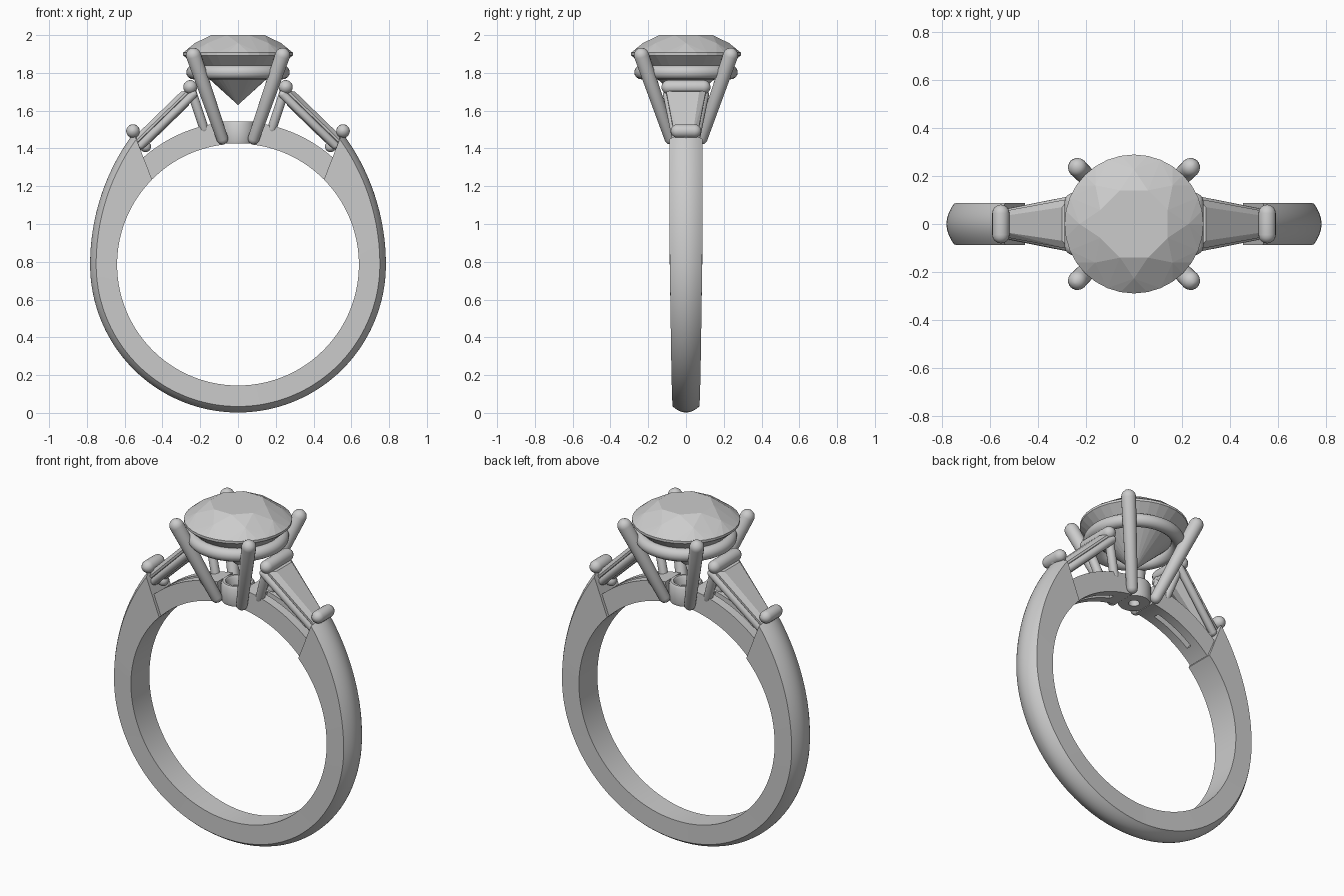
import bpy, bmesh
from math import sin, cos, pi, radians
from mathutils import Vector

if "Cube" in bpy.data.objects:
    bpy.data.objects.remove(bpy.data.objects["Cube"])

CZ = 0.785      # centre height of the finger hole
INNER = 0.64    # finger hole radius


def finish(name, bm, smooth=True):
    bmesh.ops.recalc_face_normals(bm, faces=bm.faces)
    me = bpy.data.meshes.new(name)
    bm.to_mesh(me)
    bm.free()
    ob = bpy.data.objects.new(name, me)
    bpy.context.collection.objects.link(ob)
    if smooth:
        bpy.ops.object.select_all(action='DESELECT')
        ob.select_set(True)
        bpy.context.view_layer.objects.active = ob
        bpy.ops.object.shade_smooth_by_angle(angle=radians(35))
    return ob


def loft(name, rings, loop=False):
    """Skin a list of closed point rings, capping the ends unless looped."""
    bm = bmesh.new()
    rows = [[bm.verts.new(p) for p in ring] for ring in rings]
    n = len(rows[0])
    pairs = list(zip(rows, rows[1:])) + ([(rows[-1], rows[0])] if loop else [])
    for a, b in pairs:
        for i in range(n):
            j = (i + 1) % n
            bm.faces.new((a[i], a[j], b[j], b[i]))
    if not loop:
        bm.faces.new(rows[0])
        bm.faces.new(rows[-1])
    return finish(name, bm)


def lathe(name, profile, segs=64):
    """Revolve a closed (radius, z) profile about z."""
    rings = [[(r * cos(a), r * sin(a), z) for r, z in profile]
             for a in (2 * pi * i / segs for i in range(segs))]
    return loft(name, rings, loop=True)


def rod(name, p, q, r1, r2, segs=20):
    """Round-ended tapered rod from p to q."""
    p, q = Vector(p), Vector(q)
    rot = (q - p).to_track_quat('Z', 'Y')
    length = (q - p).length
    caps = [radians(a) for a in (88, 70, 45, 22, 0)]
    prof = [(r1 * cos(a), -r1 * sin(a)) for a in caps]
    prof += [(r2 * cos(a), length + r2 * sin(a)) for a in reversed(caps)]
    rings = [[p + rot @ Vector((r * cos(2 * pi * i / segs), r * sin(2 * pi * i / segs), z))
              for i in range(segs)] for r, z in prof]
    return loft(name, rings)


def hull(name, points):
    bm = bmesh.new()
    for p in points:
        bm.verts.new(p)
    bmesh.ops.convex_hull(bm, input=bm.verts)
    bmesh.ops.dissolve_limit(bm, angle_limit=0.01, verts=bm.verts, edges=bm.edges)
    return finish(name, bm, smooth=False)


# Shank: domed section, thicker toward the shoulders
def shank_ring(t):
    deg = abs(t) * 141
    outer = 0.783 + 0.1 * (max(0, deg - 90) / 50) ** 2
    w = 0.07 + 0.017 * min(1, deg / 100)
    a_in, a_out = radians(134.7) * t, radians(141) * t
    ring = []
    for y in (-w, w):
        ring.append((INNER * sin(a_in), y, CZ - INNER * cos(a_in)))
    for i in range(13):
        k = 1 - i / 6
        r = outer - 0.032 * k * k
        ring.append((r * sin(a_out), k * w, CZ - r * cos(a_out)))
    return ring


loft("shank", [shank_ring(i / 60) for i in range(-60, 61)])


# Bridge: arc under the head with a slot on each side
def arc_block(name, a0, a1, y0, y1, r0=INNER, r1=0.757, n=24):
    rings = []
    for i in range(n + 1):
        a = radians(a0 + (a1 - a0) * i / n)
        rings.append([(r * sin(a), y, CZ + r * cos(a))
                      for r, y in ((r0, y0), (r0, y1), (r1, y1), (r1, y0))])
    return loft(name, rings)


for s, side in ((-1, "left"), (1, "right")):
    for f, face in ((-1, "front"), (1, "back")):
        arc_block(f"bridge_rail_{side}_{face}", s * 6.5, s * 45, f * 0.016, f * 0.07)
    for a0, a1 in ((6.5, 14), (37, 45)):
        arc_block(f"bridge_web_{side}", s * a0, s * a1, -0.016, 0.016, n=6)

# Hub cup at the middle of the bridge
lathe("hub", [(0.03, 1.425), (0.085, 1.425), (0.09, 1.44), (0.09, 1.53), (0.082, 1.542),
              (0.068, 1.542), (0.06, 1.53), (0.055, 1.49), (0.03, 1.47)], 40)

# Gallery ring under the centre stone
lathe("gallery_ring", [(0.237 + 0.037 * cos(pi * i / 8), 1.803 + 0.037 * sin(pi * i / 8))
                       for i in range(16)])

# Round brilliant centre stone
pts = [(0, 0, 1.63)]
for r, z, n, off in ((0.152, 2.0, 8, 22.5), (0.228, 1.958, 8, 0),
                     (0.29, 1.907, 32, 0), (0.29, 1.893, 32, 0)):
    for i in range(n):
        a = radians(off) + 2 * pi * i / n
        pts.append((r * cos(a), r * sin(a), z))
hull("centre_stone", pts)

# Four prongs
for sx in (-1, 1):
    for sy in (-1, 1):
        rod("prong", (sx * 0.083, sy * 0.083, 1.452), (sx * 0.236, sy * 0.236, 1.893), 0.031, 0.04)

# Side settings: tapered baguettes in open frames
U0, U1 = Vector((0.262, 0, 1.695)), Vector((0.53, 0, 1.435))
N = Vector((0.70, 0, 0.72)).normalized()


def side_point(s, u, y, h):
    p = U0.lerp(U1, u) + N * h
    return Vector((s * p.x, y, p.z))


for s, side in ((-1, "left"), (1, "right")):
    stone = []
    for y in (-1, 1):
        for u, w, h in ((0, 0.105, 0.0), (1, 0.055, 0.0), (0, 0.105, 0.012), (1, 0.055, 0.012),
                        (0.06, 0.07, 0.032), (0.94, 0.035, 0.032),
                        (0.12, 0.02, -0.05), (0.88, 0.01, -0.05)):
            stone.append(side_point(s, u, y * w, h))
    hull(f"baguette_{side}", stone)
    # end bars holding the stone
    rod(f"upper_bar_{side}", (s * 0.253, -0.093, 1.725), (s * 0.253, 0.093, 1.725), 0.037, 0.037)
    rod(f"lower_bar_{side}", (s * 0.556, -0.045, 1.492), (s * 0.556, 0.045, 1.492), 0.036, 0.036)
    rod(f"lower_bar_stem_{side}", (s * 0.49, 0, 1.41), (s * 0.556, 0, 1.485), 0.03, 0.03)
    # frame rails under the stone and legs down to the bridge
    hi = [side_point(s, -0.03, y, -0.024) for y in (-0.1, 0.1)]
    lo = [side_point(s, 1.0, y, -0.024) for y in (-0.045, 0.045)]
    rod(f"frame_top_{side}", hi[0], hi[1], 0.022, 0.022)
    rod(f"frame_bottom_{side}", lo[0], lo[1], 0.022, 0.022)
    for k, f in ((0, -1), (1, 1)):
        rod(f"frame_rail_{side}", hi[k], lo[k], 0.022, 0.022)
        rod(f"frame_leg_{side}", (s * 0.18, f * 0.05, 1.505), (s * 0.25, f * 0.085, 1.715), 0.025, 0.025)
